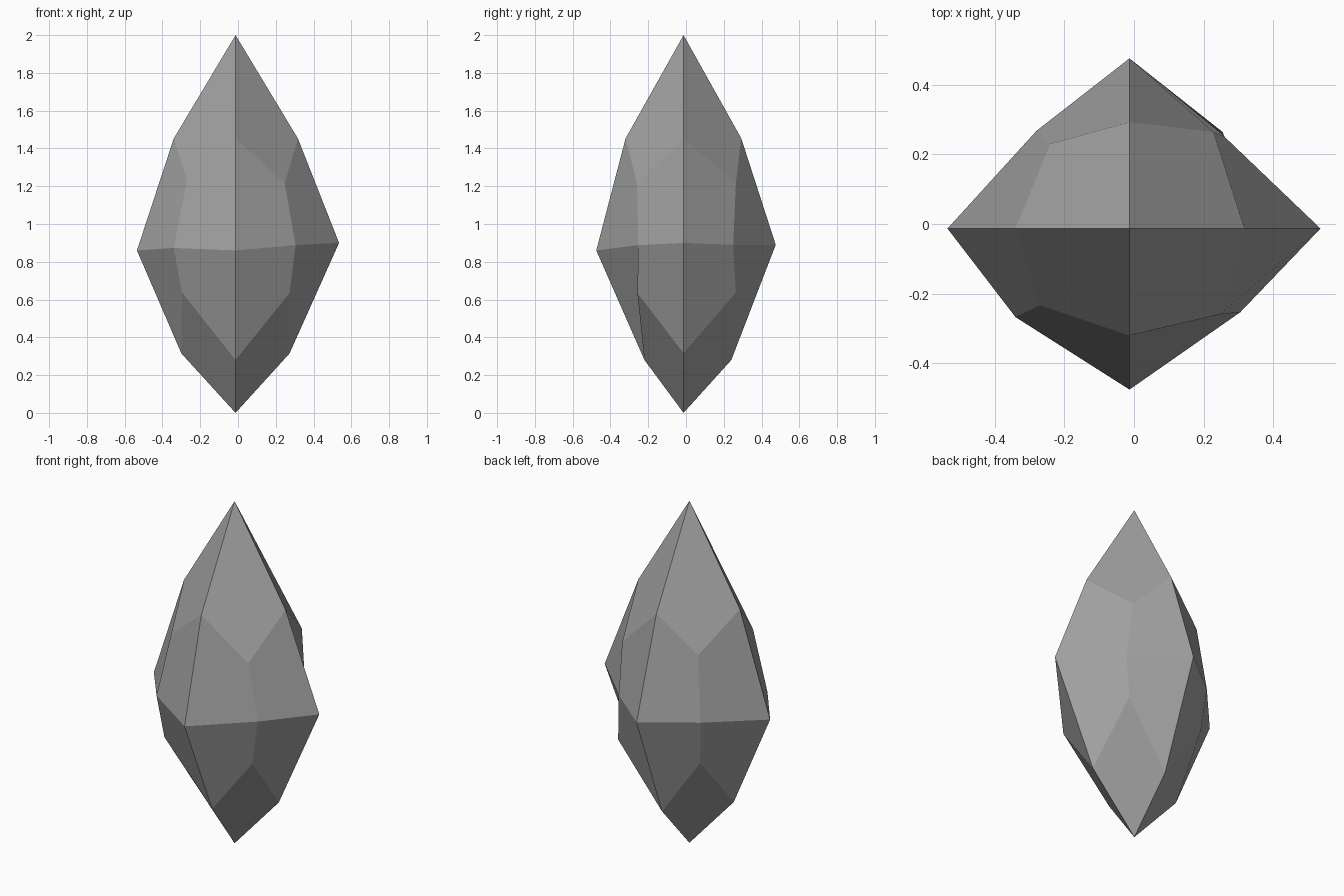
import bpy
import bmesh

# Remove the default cube if present
default = bpy.data.objects.get("Cube")
if default:
    bpy.data.objects.remove(default, do_unlink=True)

# Single flat stone colour
stone = bpy.data.materials.new("stone_grey")
stone.use_nodes = True
colour = (0.36, 0.36, 0.36, 1.0)
stone.diffuse_color = colour
shader = next(n for n in stone.node_tree.nodes if n.type == 'BSDF_PRINCIPLED')
shader.inputs["Base Color"].default_value = colour

# The four ridges run down a shared axis just off the centre
AXIS = -0.013
DIRECTIONS = ("east", "north", "west", "south")


def make_ring(bm, ridges, facets):
    """Eight vertices counter-clockwise: ridge point, facet point, ridge point..."""
    ring = []
    for direction, (offset, height), facet in zip(DIRECTIONS, ridges, facets):
        if direction in ("east", "west"):
            ridge = (offset, AXIS, height)
        else:
            ridge = (AXIS, offset, height)
        ring += [bm.verts.new(ridge), bm.verts.new(facet)]
    return ring


def make_half(bm, tip, ring, girdle):
    """Close one half of the crystal: a kite at the tip and two quads per side."""
    for i in range(0, 8, 2):
        mid, end = i + 1, (i + 2) % 8
        bm.faces.new((tip, ring[i], ring[mid], ring[end]))
        bm.faces.new((ring[i], girdle[i], girdle[mid], ring[mid]))
        bm.faces.new((ring[mid], girdle[mid], girdle[end], ring[end]))


bm = bmesh.new()

# Widest ring around the middle
girdle = make_ring(
    bm,
    ridges=[(.535, .90), (.475, .89), (-.535, .86), (-.475, .86)],
    facets=[(.26, .25, .89), (-.28, .267, .88), (-.34, -.267, .873), (.305, -.253, .888)])

# Shoulder ring below the upper tip
shoulder = make_ring(
    bm,
    ridges=[(.317, 1.453), (.292, 1.455), (-.34, 1.453), (-.32, 1.453)],
    facets=[(.228, .264, 1.215), (-.24, .23, 1.25), (-.27, -.233, 1.236), (.247, -.259, 1.215)])

# Lower ring above the bottom tip
foot = make_ring(
    bm,
    ridges=[(.273, .315), (.24, .28), (-.3, .315), (-.22, .28)],
    facets=[(.254, .264, .638), (-.26, .24, .63), (-.297, -.256, .638), (.273, -.257, .635)])

make_half(bm, bm.verts.new((AXIS, AXIS, 2)), shoulder, girdle)
make_half(bm, bm.verts.new((AXIS, AXIS, 0)), foot, girdle)
bmesh.ops.recalc_face_normals(bm, faces=bm.faces)

# Crystal object with flat facets
mesh = bpy.data.meshes.new("crystal")
bm.to_mesh(mesh)
bm.free()
mesh.materials.append(stone)
crystal = bpy.data.objects.new("crystal", mesh)
bpy.context.collection.objects.link(crystal)
